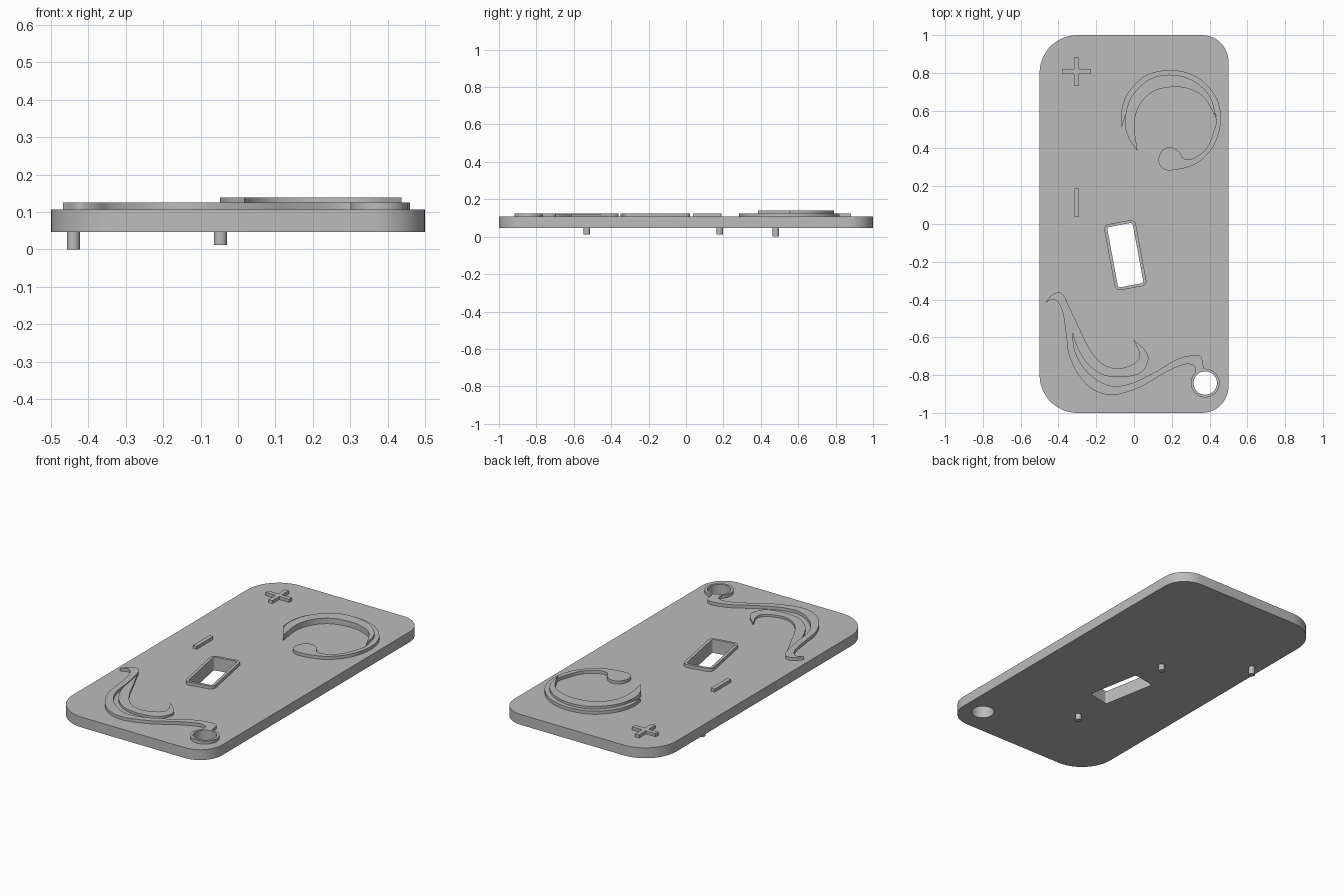
import bpy, bmesh
from math import sin, cos, pi, radians
from mathutils import Vector, Matrix

cube = bpy.data.objects.get("Cube")
if cube:
    bpy.data.objects.remove(cube, do_unlink=True)

grey = bpy.data.materials.new("plain grey")
grey.use_nodes = True
grey.diffuse_color = (0.5, 0.5, 0.5, 1)
grey.node_tree.nodes["Principled BSDF"].inputs["Base Color"].default_value = (0.5, 0.5, 0.5, 1)

BOTTOM, TOP, RELIEF = 0.047, 0.107, 0.125


def circle(x, y, r, n=48):
    return [Vector((x + r * cos(2 * pi * i / n), y + r * sin(2 * pi * i / n))) for i in range(n)]


def rounded_rect(w, h, radii, centre=(0, 0), angle=0, n=12):
    """Corner radii run counter-clockwise from the +x +y corner."""
    pts = []
    for k, ((sx, sy), r) in enumerate(zip([(1, 1), (-1, 1), (-1, -1), (1, -1)], radii)):
        c = Vector((sx * (w / 2 - r), sy * (h / 2 - r)))
        for i in range(n + 1):
            a = (k + i / n) * pi / 2
            pts.append(c + r * Vector((cos(a), sin(a))))
    turn = Matrix.Rotation(angle, 2)
    return [turn @ p + Vector(centre) for p in pts]


def smooth_path(points, steps=8):
    """Spline through the points, open at both ends."""
    p = [Vector(q) for q in points]
    p = [2 * p[0] - p[1]] + p + [2 * p[-1] - p[-2]]
    out = []
    for a, b, c, d in zip(p, p[1:], p[2:], p[3:]):
        for i in range(steps):
            t = i / steps
            out.append(0.5 * (2 * b + (c - a) * t + (2 * a - 5 * b + 4 * c - d) * t * t
                              + (3 * b - a - 3 * c + d) * t ** 3))
    return out + [p[-2]]


def slab(name, loops, z0, z1):
    """Extrude closed outlines; inner loops become holes."""
    curve = bpy.data.curves.new(name, "CURVE")
    curve.dimensions = "2D"
    curve.fill_mode = "BOTH"
    curve.extrude = (z1 - z0) / 2
    for loop in loops:
        s = curve.splines.new("POLY")
        s.points.add(len(loop) - 1)
        for sp, q in zip(s.points, loop):
            sp.co = (q.x, q.y, 0, 1)
        s.use_cyclic_u = True
    helper = bpy.data.objects.new(name + " outline", curve)
    bpy.context.collection.objects.link(helper)
    bpy.context.view_layer.update()
    mesh = bpy.data.meshes.new_from_object(helper.evaluated_get(bpy.context.evaluated_depsgraph_get()))
    bpy.data.objects.remove(helper, do_unlink=True)
    bm = bmesh.new()
    bm.from_mesh(mesh)
    bmesh.ops.remove_doubles(bm, verts=bm.verts, dist=1e-5)
    bmesh.ops.translate(bm, verts=bm.verts, vec=(0, 0, (z0 + z1) / 2))
    bmesh.ops.recalc_face_normals(bm, faces=bm.faces)
    bm.to_mesh(mesh)
    bm.free()
    mesh.materials.clear()
    mesh.materials.append(grey)
    obj = bpy.data.objects.new(name, mesh)
    bpy.context.collection.objects.link(obj)
    bpy.ops.object.select_all(action="DESELECT")
    obj.select_set(True)
    bpy.context.view_layer.objects.active = obj
    bpy.ops.object.shade_smooth_by_angle(angle=radians(30))
    return obj


# Plate with a round hole and a tilted slot
hole = circle(0.377, -0.842, 0.062)
slot = rounded_rect(0.137, 0.325, [0.012] * 4, (-0.046, -0.165), radians(10.5))
slot_rim = rounded_rect(0.17, 0.355, [0.028] * 4, (-0.046, -0.165), radians(10.5))
slab("plate", [rounded_rect(1, 2, [0.14, 0.2, 0.2, 0.14]), hole, slot], BOTTOM, TOP)
slab("hole_rim", [circle(0.377, -0.842, 0.076), hole], TOP, RELIEF)
slab("slot_frame", [slot_rim, slot], TOP, RELIEF)

# Raised cross and bar
a, b = 0.013, 0.076
cross = []
for k in range(4):
    turn = Matrix.Rotation(k * pi / 2, 2)
    cross += [turn @ Vector(q) + Vector((-0.304, 0.807)) for q in ((b, -a), (b, a), (a, a))]
slab("raised_cross", [cross], TOP, RELIEF)
slab("raised_bar", [rounded_rect(0.024, 0.152, [0.001] * 4, (-0.303, 0.113), n=1)], TOP, RELIEF)

# Round swirl: lower hooked band and upper crescent
outer = smooth_path([(-0.065, 0.51), (-0.068, 0.59), (-0.035, 0.69), (0.06, 0.785), (0.196, 0.815),
                     (0.33, 0.78), (0.43, 0.68), (0.46, 0.555), (0.425, 0.42), (0.33, 0.32),
                     (0.2, 0.284), (0.145, 0.3), (0.13, 0.345), (0.155, 0.395), (0.2, 0.405),
                     (0.24, 0.38), (0.265, 0.345), (0.32, 0.35), (0.39, 0.41), (0.435, 0.53)])
inner = smooth_path([(0.435, 0.57), (0.4, 0.67), (0.31, 0.75), (0.196, 0.78),
                     (0.08, 0.755), (-0.015, 0.66), (-0.045, 0.58)])
slab("swirl_band", [outer + inner], TOP, RELIEF)
crescent = smooth_path([(0.018, 0.386), (-0.03, 0.46), (-0.048, 0.55), (-0.015, 0.67), (0.08, 0.765),
                        (0.2, 0.79), (0.32, 0.755), (0.405, 0.67), (0.437, 0.55)])
crescent += smooth_path([(0.425, 0.58), (0.37, 0.67), (0.29, 0.715), (0.2, 0.725), (0.1, 0.7),
                         (0.03, 0.63), (0.002, 0.53), (0.018, 0.39)])[:-1]
slab("swirl_crescent", [crescent], TOP, 0.139)

# Long wave that runs to the round hole
wave = smooth_path([(-0.468, -0.415), (-0.42, -0.4), (-0.38, -0.46), (-0.36, -0.58), (-0.345, -0.69),
                    (-0.3, -0.79), (-0.22, -0.875), (-0.11, -0.905), (0.03, -0.865), (0.16, -0.79),
                    (0.26, -0.745), (0.315, -0.75), (0.325, -0.79)])
wave += smooth_path([(0.37, -0.768), (0.355, -0.705), (0.31, -0.695), (0.22, -0.72), (0.1, -0.79),
                     (-0.02, -0.845), (-0.13, -0.855), (-0.24, -0.79), (-0.31, -0.68), (-0.33, -0.54),
                     (-0.35, -0.43), (-0.375, -0.375), (-0.407, -0.362), (-0.44, -0.38)])
slab("wave", [wave], TOP, RELIEF)

# Hooked curl beside the wave
curl = smooth_path([(-0.352, -0.42), (-0.335, -0.52), (-0.31, -0.63), (-0.25, -0.735), (-0.16, -0.8),
                    (-0.05, -0.81), (0.04, -0.785), (0.075, -0.72), (0.06, -0.67), (-0.005, -0.61)])
curl += smooth_path([(0.025, -0.67), (0.025, -0.715), (-0.02, -0.75), (-0.1, -0.765), (-0.18, -0.73),
                     (-0.245, -0.645), (-0.29, -0.55)])
slab("curl", [curl], TOP, 0.12)

# Locating pegs underneath
for i, (x, y, z) in enumerate([(-0.44, 0.48, 0), (-0.047, 0.18, 0.012), (-0.047, -0.53, 0.012)]):
    slab(f"peg_{i + 1}", [circle(x, y, 0.0175, 24)], z, BOTTOM + 0.004)
